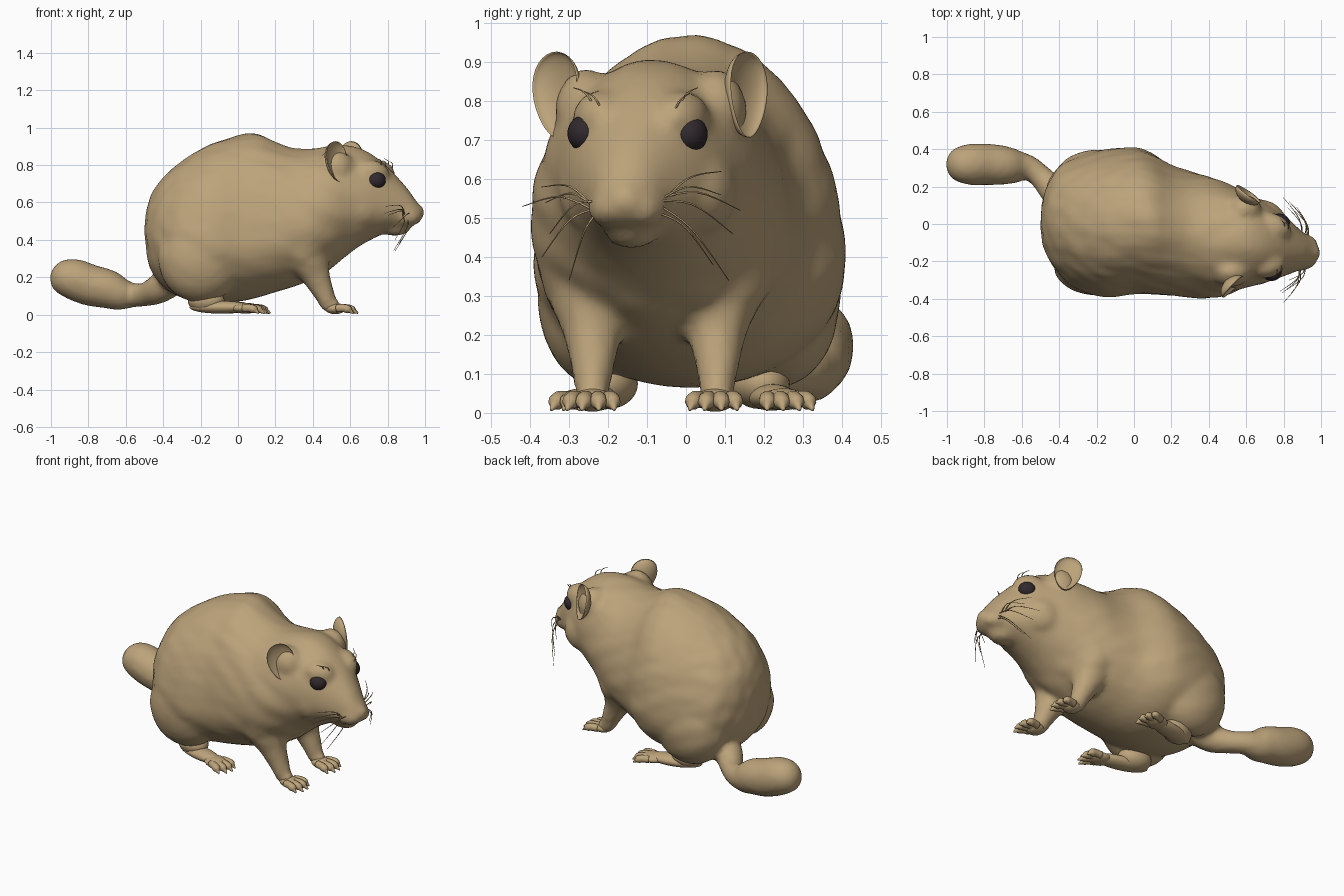
import bpy, bmesh, math, random
from mathutils import Vector, Matrix, noise

if "Cube" in bpy.data.objects:
    bpy.data.objects.remove(bpy.data.objects["Cube"])

random.seed(4)


def material(name, col):
    m = bpy.data.materials.new(name)
    m.diffuse_color = (*col, 1)
    m.use_nodes = True
    m.node_tree.nodes["Principled BSDF"].inputs["Base Color"].default_value = m.diffuse_color
    return m


FUR = material("tan fur", (0.505, 0.367, 0.196))
EYE = material("dark eye", (0.03, 0.022, 0.026))


def spline(rows, steps):
    """Catmull-Rom through rows of equal length."""
    rows = [tuple(r) for r in rows]
    p = [rows[0]] + rows + [rows[-1]]
    out = []
    for i in range(1, len(p) - 2):
        for s in range(steps):
            t = s / steps
            out.append([0.5 * (2*b + (c-a)*t + (2*a-5*b+4*c-d)*t*t + (3*b-a-3*c+d)*t**3)
                        for a, b, c, d in zip(p[i-1], p[i], p[i+1], p[i+2])])
    return out + [list(rows[-1])]


def loft(bm, rings):
    vs = [[bm.verts.new(c) for c in r] for r in rings]
    n = len(vs[0])
    for a, b in zip(vs, vs[1:]):
        for i in range(n):
            bm.faces.new((a[i], a[(i+1) % n], b[(i+1) % n], b[i]))
    bm.faces.new(vs[0][::-1])
    bm.faces.new(vs[-1])


def tube(bm, pts, sides=14, steps=4):
    """Tapered round limb through (x, y, z, radius) points."""
    path = spline(pts, steps)
    rings = []
    for i, p in enumerate(path):
        d = Vector(path[min(i+1, len(path)-1)][:3]) - Vector(path[max(i-1, 0)][:3])
        q = d.to_track_quat('Z', 'Y')
        r = max(p[3], 0.0005)
        rings.append([Vector(p[:3]) + q @ Vector((r*math.cos(k*math.tau/sides),
                      r*math.sin(k*math.tau/sides), 0)) for k in range(sides)])
    loft(bm, rings)


def ball(bm, c, r, rot=0):
    m = Matrix.Translation(c) @ Matrix.Rotation(rot, 4, 'Z') @ Matrix.Diagonal((*r, 1))
    bmesh.ops.create_uvsphere(bm, u_segments=24, v_segments=14, radius=1, matrix=m)


def finish(bm, name, mat):
    bmesh.ops.recalc_face_normals(bm, faces=bm.faces[:])
    for f in bm.faces:
        f.smooth = True
    me = bpy.data.meshes.new(name)
    bm.to_mesh(me)
    bm.free()
    me.materials.append(mat)
    ob = bpy.data.objects.new(name, me)
    bpy.context.collection.objects.link(ob)
    return ob


bm = bmesh.new()

# trunk and head: x, y centre, half width, bottom, widest height, top
stations = [
    (-0.497, .02, .05, .38, .45, .52), (-0.47, .02, .18, .25, .42, .63),
    (-0.4, .02, .29, .15, .40, .735), (-0.3, .005, .355, .09, .38, .825),
    (-0.15, .005, .395, .065, .37, .91), (0, .018, .392, .07, .38, .96),
    (0.1, 0, .378, .09, .40, .967), (0.2, -.035, .35, .12, .42, .922),
    (0.3, -.055, .338, .15, .45, .888), (0.4, -.07, .328, .19, .50, .888),
    (0.5, -.08, .297, .25, .56, .902), (0.6, -.085, .255, .33, .6, .905),
    (0.7, -.1, .215, .395, .6, .868), (0.8, -.115, .165, .44, .575, .79),
    (0.9, -.142, .1, .467, .55, .683), (0.95, -.152, .07, .482, .54, .613),
    (0.985, -.155, .035, .51, .54, .572)]
rings = []
for x, yc, w, lo, mid, hi in spline(stations, 3):
    ring = []
    for k in range(40):
        a = k * math.tau / 40
        s = math.sin(a)
        ring.append((x, yc + w*math.cos(a), mid + s*((hi-mid) if s > 0 else (mid-lo))))
    rings.append(ring)
loft(bm, rings)

# haunches, shoulders, ear roots, cheeks, brows
for y in (-.22, .235):
    ball(bm, (-.2, y, .3), (.23, .163, .235))
ball(bm, (.35, -.25, .43), (.15, .137, .22), .2)
ball(bm, (.38, .1, .43), (.14, .135, .21), -.2)
ball(bm, (.52, -.255, .78), (.1, .08, .1))
ball(bm, (.59, .075, .78), (.09, .08, .1))
ball(bm, (.66, -.24, .57), (.12, .085, .11), .25)
ball(bm, (.7, .04, .57), (.12, .085, .11), -.45)
ball(bm, (.71, -.222, .752), (.1, .068, .075), .2)
ball(bm, (.745, -.012, .752), (.1, .068, .075), -.45)
# muzzle: nose, whisker pads, lower jaw
ball(bm, (.965, -.153, .55), (.034, .036, .033))
ball(bm, (.9, -.2, .525), (.08, .05, .05), .2)
ball(bm, (.915, -.102, .525), (.075, .05, .05), -.4)
ball(bm, (.835, -.14, .46), (.085, .065, .038), -.1)

# front legs
for y in (-.24, .08):
    tube(bm, [(.34, y, .42, .07), (.375, y, .31, .115), (.42, y, .2, .076),
              (.462, y, .11, .055), (.488, y, .055, .045), (.54, y, .034, .034)])

# tail: narrow root curling into a fat club
tube(bm, [(-.34, .12, .2, .09), (-.42, .17, .14, .08), (-.49, .245, .11, .065), (-.56, .3, .105, .066),
          (-.63, .308, .112, .09), (-.7, .314, .138, .105), (-.79, .319, .158, .111), (-.88, .319, .19, .11),
          (-.95, .319, .206, .09), (-.985, .319, .215, .058), (-1.004, .319, .22, .01)], 20)

# blend the parts into one skin
body = finish(bm, "body", FUR)
re = body.modifiers.new("blend", 'REMESH')
re.mode = 'VOXEL'
re.voxel_size = 0.019
re.use_smooth_shade = True
sm = body.modifiers.new("soften", 'SMOOTH')
sm.iterations = 3
skin = bpy.data.meshes.new_from_object(body.evaluated_get(bpy.context.evaluated_depsgraph_get()))
body.modifiers.clear()
body.data = skin
# faint fur streaks on the trunk
normals = [v.normal.copy() for v in skin.vertices]
for v, n in zip(skin.vertices, normals):
    x, y, z = v.co
    k = min(1, max(0, (z - .12) * 6)) * min(1, max(0, (.75 - x) * 4)) * (x > -.5)
    v.co += n * (.006 * k * noise.noise((x * 4 + z * 2, y * 14, z * 11 + x * 5)))


def paw(bm, x, y, ang, length, spread, base):
    """Four toes with claws, fanning out from the end of a foot."""
    for i in range(4):
        a = ang + (i - 1.5) * spread
        d = Vector((math.cos(a), math.sin(a)))
        side = Vector((-math.sin(ang), math.cos(ang))) * (i - 1.5) * base
        L = length * (1 if i in (1, 2) else .82)
        pts = [(0, .034, .022), (.5, .035, .022), (.8, .027, .021), (.93, .019, .012), (1.12, .008, .004)]
        tube(bm, [(x + side.x + d.x*L*t, y + side.y + d.y*L*t, z, r) for t, z, r in pts], 10, 3)


# front paws
for name, y, ang in (("near_front_paw", -.24, -.05), ("far_front_paw", .075, -.05)):
    bm = bmesh.new()
    ball(bm, (.52, y, .033), (.055, .05, .03))
    paw(bm, .53, y, ang, .1, .16, .026)
    finish(bm, name, FUR)

# hind feet, long and flat
for name, hx, hy, tx, ty in (("near_hind_foot", -.23, -.2, .04, -.265), ("far_hind_foot", -.21, .19, .06, .25)):
    bm = bmesh.new()
    ang = math.atan2(ty - hy, tx - hx)
    ball(bm, ((hx+tx)/2, (hy+ty)/2, .04), (.17, .055, .034), ang)
    ball(bm, (hx + .06, hy, .075), (.1, .075, .065), ang)
    ball(bm, (tx - .01, ty, .035), (.07, .06, .028), ang)
    paw(bm, tx, ty, ang - .03, .1, .14, .027)
    finish(bm, name, FUR)

# ears: thin cupped discs facing forward and outward, wider at the top
for name, c, out, up in (("near_ear", (.52, -.322, .815), (.72, -.68, .1), (-.08, -.2, 1)),
                         ("far_ear", (.605, .146, .815), (.6, .8, .1), (-.08, .18, 1))):
    n = Vector(out).normalized()
    u = Vector(up)
    u = (u - n * u.dot(n)).normalized()
    side = u.cross(n)
    bm = bmesh.new()
    bmesh.ops.create_uvsphere(bm, u_segments=32, v_segments=16, radius=1)
    for v in bm.verts:
        a, b, h = v.co
        if h > 0:
            h *= -0.6
        w = .076 * (1 + .22 * b)
        v.co = Vector(c) + side*(a*w) + u*(b*.112) + n*(h*.055 + .02)
    finish(bm, name, FUR)

# eyes, set under the brows
for name, c, turn in (("near_eye", (.74, -.262, .718), .25), ("far_eye", (.785, .012, .715), -.5)):
    bm = bmesh.new()
    ball(bm, c, (.05, .042, .046), turn)
    finish(bm, name, EYE)

# whiskers: sweeping back from the muzzle, and short ones over the eyes
bm = bmesh.new()
near = [(.8, -.42, .53), (.79, -.37, .58), (.84, -.37, .4), (.82, -.35, .46), (.83, -.3, .34), (.78, -.36, .54)]
far = [(.82, .09, .62), (.8, .14, .52), (.84, .11, .34), (.86, .07, .38), (.87, .09, .56), (.83, .12, .46)]
hairs = []
for rx, ry, tips in ((.9, -.225, near), (.92, -.085, far)):
    hairs += [((rx + random.uniform(-.03, .02), ry, .52 + random.uniform(-.01, .03)), t, .033) for t in tips]
hairs += [((.76, -.23, .78), (.74, -.29, .835), .015), ((.78, -.21, .765), (.77, -.26, .825), .015),
          ((.8, -.03, .77), (.78, .03, .835), .015), ((.815, -.04, .755), (.81, .01, .82), .015)]
for a, b, bend in hairs:
    m = (Vector(a) + Vector(b)) / 2 + Vector((bend, 0, bend))
    tube(bm, [(*a, .003), (*m, .0025), (*b, .001)], 5, 5)
finish(bm, "whiskers", FUR)
